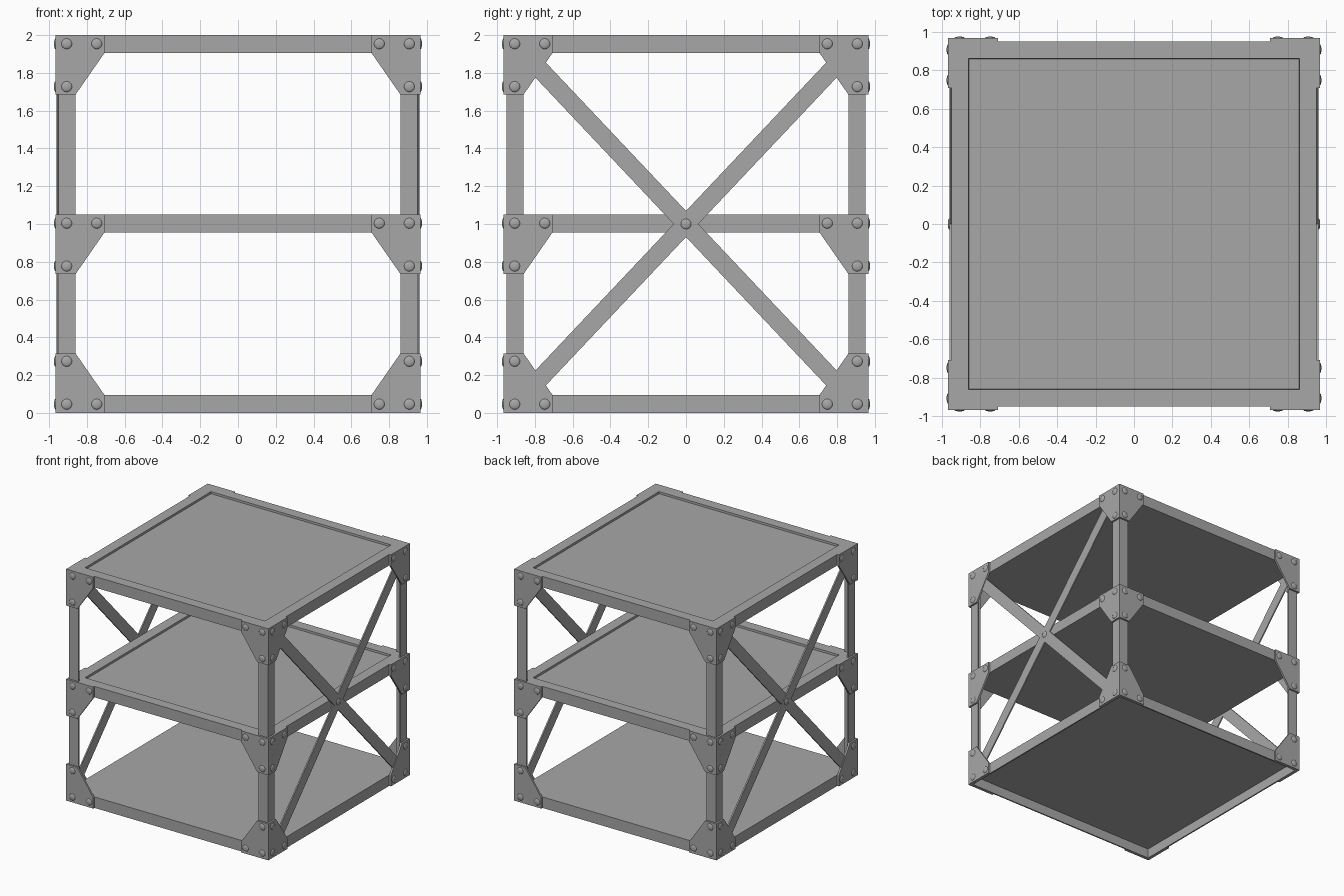
import bpy, bmesh
from math import radians, hypot
from mathutils import Vector, Matrix

cube = bpy.data.objects.get("Cube")
if cube:
    bpy.data.objects.remove(cube, do_unlink=True)

steel = bpy.data.materials.new("steel_grey")
GREY = (0.39, 0.39, 0.39, 1)
steel.diffuse_color = GREY
steel.use_nodes = True
steel.node_tree.nodes["Principled BSDF"].inputs["Base Color"].default_value = GREY

HALF = 0.95       # half width of the shelves
FLANGE = 0.09     # width of the angle posts and shelf rims
SHEET = 0.012     # sheet thickness
RAIL = 0.095      # shelf height
PLATE = 0.966     # outer face of the corner plates
LEVELS = {"bottom": 0.0, "middle": 0.955, "top": 1.905}


def finish(name, bm, smooth=False):
    bmesh.ops.recalc_face_normals(bm, faces=bm.faces)
    mesh = bpy.data.meshes.new(name)
    bm.to_mesh(mesh)
    bm.free()
    mesh.materials.append(steel)
    obj = bpy.data.objects.new(name, mesh)
    bpy.context.collection.objects.link(obj)
    if smooth:
        bpy.ops.object.select_all(action="DESELECT")
        obj.select_set(True)
        bpy.context.view_layer.objects.active = obj
        bpy.ops.object.shade_smooth_by_angle(angle=radians(40))


def add_prism(bm, profile, lo, hi, place):
    """Extrude a (u, v) profile from w=lo to w=hi; place maps u, v, w to a point."""
    face = bm.faces.new([bm.verts.new(place(u, v, lo)) for u, v in profile])
    new = bmesh.ops.extrude_face_region(bm, geom=[face])["geom"]
    shift = Vector(place(0, 0, hi)) - Vector(place(0, 0, lo))
    bmesh.ops.translate(bm, vec=shift, verts=[g for g in new if isinstance(g, bmesh.types.BMVert)])


def add_bolt(bm, point, outward):
    """Low domed bolt head with its base at point."""
    dome = bmesh.ops.create_uvsphere(bm, u_segments=16, v_segments=8, radius=0.028)["verts"]
    bmesh.ops.delete(bm, geom=[v for v in dome if v.co.z < -0.001], context="VERTS")
    dome = [v for v in dome if v.is_valid]
    turn = Vector(outward).to_track_quat("Z", "Y").to_matrix().to_4x4()
    bmesh.ops.transform(bm, verts=dome,
                        matrix=Matrix.Translation(point) @ turn @ Matrix.Diagonal((1, 1, 0.3, 1)))


# Shelves: wide rims around shallow panels, but the bottom one is a tray turned over
for level, z in LEVELS.items():
    bm = bmesh.new()
    bmesh.ops.create_cube(bm, size=1, matrix=Matrix.Translation((0, 0, z + RAIL / 2))
                          @ Matrix.Diagonal((2 * HALF, 2 * HALF, RAIL, 1)))
    side, rim, depth = (-1, SHEET, RAIL - SHEET) if level == "bottom" else (1, FLANGE, 0.018)
    bm.normal_update()
    panel = [f for f in bm.faces if f.normal.z * side > 0.9]
    bmesh.ops.inset_region(bm, faces=panel, thickness=rim, use_even_offset=True)
    # A second, tiny inset gives the recess its upright wall
    bmesh.ops.inset_region(bm, faces=panel, thickness=0.001, use_even_offset=True)
    bmesh.ops.translate(bm, verts=panel[0].verts, vec=(0, 0, -depth * side))
    finish(level + "_shelf", bm)

# Angle-section posts between the shelves
INNER, SKIN = HALF - FLANGE, HALF - SHEET
ANGLE = [(HALF, HALF), (INNER, HALF), (INNER, SKIN), (SKIN, SKIN), (SKIN, INNER), (HALF, INNER)]
SPANS = [(RAIL, LEVELS["middle"]), (LEVELS["middle"] + RAIL, LEVELS["top"])]
for sx, xname in ((1, "left"), (-1, "right")):
    for sy, yname in ((-1, "front"), (1, "back")):
        bm = bmesh.new()
        for lo, hi in SPANS:
            add_prism(bm, ANGLE, lo, hi, lambda u, v, w: (sx * u, sy * v, w))
        finish(f"{yname}_{xname}_post", bm)

# Corner plates with bolts; v runs from the shelf's outer edge towards the post
GUSSET = [(0.707, 0), (0.707, RAIL), (INNER, 0.315), (1, 0.315), (1, 0)]
BOLTS = [(0.907, 0.046), (0.748, 0.046), (0.907, 0.273)]
for level, z in LEVELS.items():
    up = 1 if level == "bottom" else -1
    base = z if level == "bottom" else z + RAIL
    for sx, xname in ((1, "left"), (-1, "right")):
        for sy, yname in ((-1, "front"), (1, "back")):
            plates, bolts = bmesh.new(), bmesh.new()
            faces = [(PLATE, (0, sy, 0), lambda u, v, w: (sx * u, sy * w, base + up * v)),
                     (HALF, (sx, 0, 0), lambda u, v, w: (sx * w, sy * u, base + up * v))]
            for edge, outward, place in faces:
                outline = [(edge if u == 1 else u, v) for u, v in GUSSET]
                add_prism(plates, outline, HALF, PLATE, place)
                for u, v in BOLTS:
                    add_bolt(bolts, place(u, v, PLATE), outward)
            finish(f"{level}_{yname}_{xname}_corner_plate", plates)
            finish(f"{level}_{yname}_{xname}_bolts", bolts, smooth=True)

# Crossed flat braces on both sides, tucked behind the corner plates
REACH_Y, REACH_Z, WIDTH = 0.85, 0.90, 0.095
length = hypot(REACH_Y, REACH_Z)
ny, nz = -REACH_Z / length * WIDTH / 2, REACH_Y / length * WIDTH / 2
STRIP = [(a * REACH_Y + b * ny, a * REACH_Z + b * nz)
         for a, b in ((-1, -1), (1, -1), (1, 1), (-1, 1))]
for sx, xname in ((1, "left"), (-1, "right")):
    for lean, lname, outer in ((1, "rising", 0.959), (-1, "falling", 0.96)):
        bm = bmesh.new()
        add_prism(bm, STRIP, HALF - 0.002, outer,
                  lambda u, v, w: (sx * w, lean * u, 1 + v))
        finish(f"{xname}_{lname}_brace", bm)
    bm = bmesh.new()
    add_bolt(bm, (sx * 0.96, 0, 1), (sx, 0, 0))
    finish(f"{xname}_brace_bolt", bm, smooth=True)
